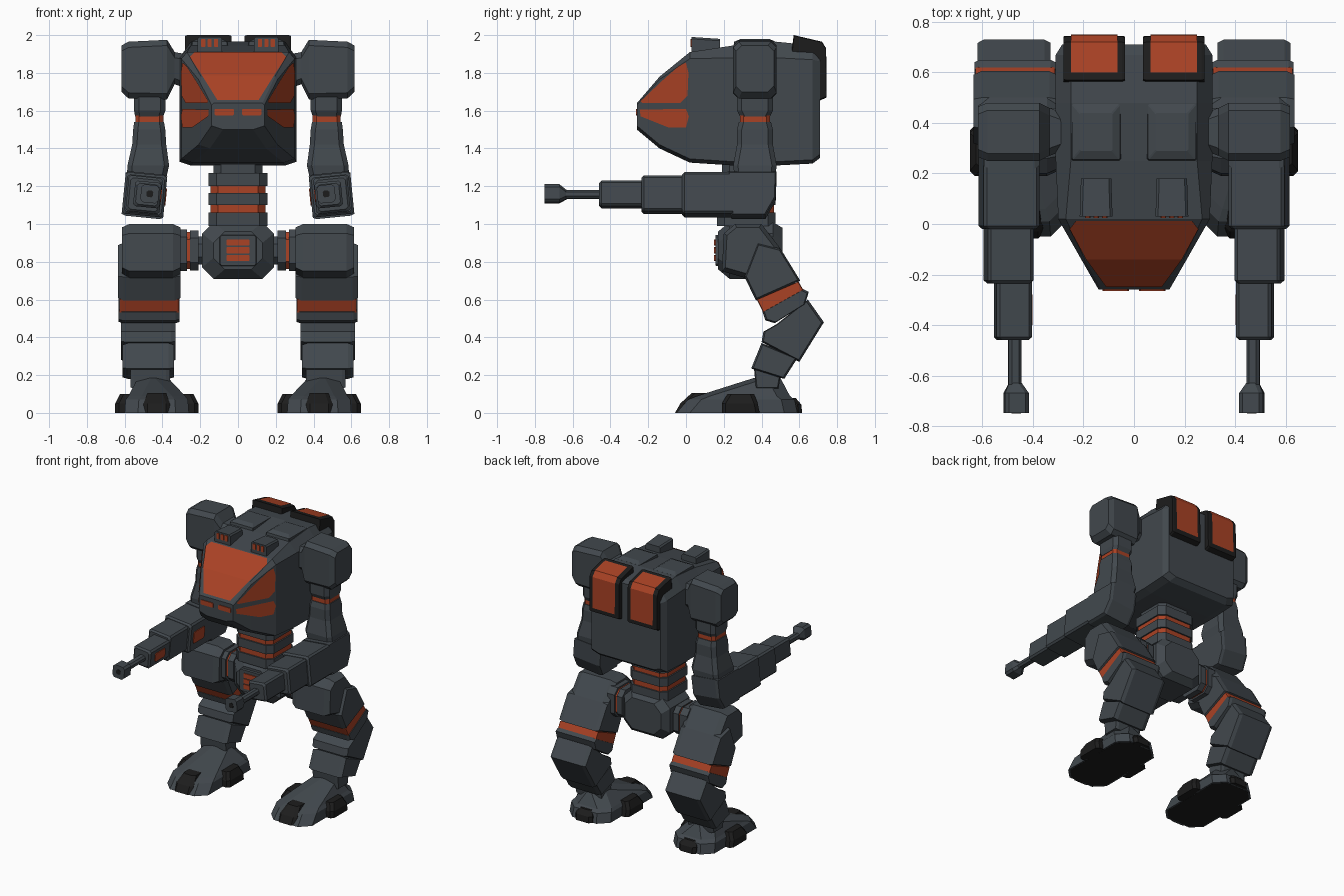
import bpy, bmesh


def material(name, rgb):
    m = bpy.data.materials.new(name)
    m.diffuse_color = (*rgb, 1)
    return m


GREY = material("slate grey", (0.054, 0.065, 0.075))
ORANGE = material("burnt orange", (0.40, 0.054, 0.018))
BLACK = material("near black", (0.012, 0.012, 0.012))


def mesh(name, verts, faces, mat, mirror=False, closed=True):
    me = bpy.data.meshes.new(name)
    me.from_pydata(verts, [], faces)
    if closed:
        bm = bmesh.new()
        bm.from_mesh(me)
        bmesh.ops.recalc_face_normals(bm, faces=bm.faces)
        bm.to_mesh(me)
        bm.free()
    me.materials.append(mat)
    ob = bpy.data.objects.new(name, me)
    bpy.context.collection.objects.link(ob)
    if mirror:
        ob.modifiers.new("mirror", 'MIRROR').use_clip = False
        ob.modifiers["mirror"].use_mirror_merge = False
    return ob


def skin(name, rings, mat, mirror=False):
    """Join equal rings of points and cap both ends."""
    n = len(rings[0])
    verts = [p for r in rings for p in r]
    faces = [(k * n + i, k * n + (i + 1) % n, (k + 1) * n + (i + 1) % n, (k + 1) * n + i)
             for k in range(len(rings) - 1) for i in range(n)]
    faces += [tuple(range(n)), tuple(range(len(verts) - n, len(verts)))]
    return mesh(name, verts, faces, mat, mirror)


PLACE = {'x': lambda t, a, b: (t, a, b), 'y': lambda t, a, b: (a, t, b),
         'z': lambda t, a, b: (a, b, t)}


def loft(name, axis, stations, mat=GREY, mirror=False, c=0.02, warp=None):
    """Chamfered rectangles (t, a0, a1, b0, b1) along an axis."""
    rings = []
    for t, a0, a1, b0, b1 in stations:
        pts = [(a0 + c, b0), (a1 - c, b0), (a1, b0 + c), (a1, b1 - c),
               (a1 - c, b1), (a0 + c, b1), (a0, b1 - c), (a0, b0 + c)]
        ring = [PLACE[axis](t, a, b) for a, b in pts]
        rings.append([warp(p) for p in ring] if warp else ring)
    return skin(name, rings, mat, mirror)


def prism(name, poly, x0, x1, mat=GREY, edge=0.03, shrink=0.85, warp=None):
    """Side profile (y, z) swept across x with tapered ends, on both sides."""
    cy = sum(p[0] for p in poly) / len(poly)
    cz = sum(p[1] for p in poly) / len(poly)
    rings = []
    for x, s in ((x0, shrink), (x0 + edge, 1), (x1 - edge, 1), (x1, shrink)):
        ring = [(x, cy + (y - cy) * s, cz + (z - cz) * s) for y, z in poly]
        rings.append([warp(p) for p in ring] if warp else ring)
    return skin(name, rings, mat, True)


# ---- torso hull: y, half width, top half width, bottom, shoulder edge, top
hull = []
for y, hw, ht, zb, zc, zt in ((-.26, .14, .13, 1.50, 1.63, 1.64),
                              (-.14, .209, .195, 1.40, 1.765, 1.78),
                              (.02, .30, .27, 1.325, 1.875, 1.91),
                              (.25, .31, .25, 1.31, 1.88, 1.945),
                              (.48, .31, .25, 1.31, 1.88, 1.965),
                              (.67, .31, .25, 1.32, 1.87, 1.945),
                              (.71, .285, .24, 1.35, 1.86, 1.93)):
    half = [(hw - .06, zb), (hw, zb + .02), (hw, zc), (ht, zt)]
    hull.append([(x, y, z) for x, z in half] + [(-x, y, z) for x, z in reversed(half)])
skin("torso", hull, GREY)


# ---- windows laid on the nose facets
def top_z(y):
    return (1.91 - (.02 - y) * .8125 if y > -.14 else 1.78 - (-.14 - y) * 1.167) + .006


front = [(.23, .012), (.255, -.02), (.19, -.14), (.11, -.25)]
pane = [(s * x, y, top_z(y)) for x, y in front for s in (-1, 1)]
mesh("windshield", pane, [(0, 2, 3, 1), (2, 4, 5, 3), (4, 6, 7, 5)], ORANGE, closed=False)


def side_pane(name, pts):
    verts = [(.30 - (.02 - y) * .571 + .006, y, z) for y, z in pts]
    mesh(name, verts, [tuple(range(len(pts)))], ORANGE, True, False)


side_pane("side_window", [(-.23, 1.64), (-.03, 1.64), (.008, 1.68), (.013, 1.80), (0, 1.855),
                          (-.04, 1.835), (-.13, 1.755), (-.24, 1.65)])
side_pane("lower_side_window", [(-.24, 1.57), (-.09, 1.51), (0, 1.51), (.015, 1.57),
                                (0, 1.61), (-.245, 1.605)])
loft("nose_strip", 'y', [(-.265, .02, .125, 1.575, 1.61), (-.255, .02, .125, 1.575, 1.61)],
     ORANGE, True, .006)

# ---- roof pads, sensors and rear vents
loft("roof_pad", 'z', [(1.93, .05, .25, .25, .48), (1.965, .055, .245, .255, .475),
                       (1.98, .085, .215, .29, .44)], mirror=True, c=.005)
loft("sensor_box", 'y', [(.03, .085, .215, 1.90, 1.99), (.18, .09, .21, 1.90, 1.98)],
     mirror=True, c=.01)
for i in range(3):
    x = .105 + i * .034
    loft("sensor_slit", 'y', [(.024, x, x + .022, 1.937, 1.98), (.032, x, x + .022, 1.937, 1.98)],
         ORANGE, True, .003)
prism("vent_frame", [(.56, 1.92), (.57, 2.0), (.72, 1.965), (.742, 1.93), (.745, 1.67), (.70, 1.65)],
      .035, .28, BLACK, .012, .97)
vent = [(.065, .60, 1.998), (.25, .60, 1.998), (.25, .72, 1.97), (.065, .72, 1.97),
        (.25, .748, 1.93), (.065, .748, 1.93), (.25, .751, 1.70), (.065, .751, 1.70)]
mesh("vent_panel", vent, [(0, 1, 2, 3), (3, 2, 4, 5), (5, 4, 6, 7)], ORANGE, True, False)

# ---- waist stack
for name, z0, z1, w, mat in (("waist_neck", 1.26, 1.33, .13, GREY), ("waist_ring", 1.20, 1.27, .155, GREY),
                             ("waist_band", 1.16, 1.205, .145, ORANGE), ("waist_ring", 1.10, 1.165, .155, GREY),
                             ("waist_band", 1.055, 1.105, .145, ORANGE), ("waist_base", .99, 1.06, .155, GREY)):
    loft(name, 'z', [(z0, -w, w, .32 - w, .32 + w), (z1, -w, w, .32 - w, .32 + w)], mat, c=.04)

# ---- pelvis with front grille
loft("pelvis", 'y', [(.17, -.13, .13, .76, .96), (.23, -.19, .19, .71, 1.01),
                     (.46, -.19, .19, .71, 1.01), (.51, -.15, .15, .75, .98)], c=.06)
loft("grille_plate", 'y', [(.155, -.095, .095, .78, .94), (.18, -.10, .10, .775, .945)], c=.01)
for i in range(3):
    z = .803 + i * .041
    loft("grille_bar", 'y', [(.149, -.06, .06, z, z + .033), (.157, -.06, .06, z, z + .033)], ORANGE, c=.003)

# ---- hip joints
for name, x0, x1, r, mat in (("hip_hub", .17, .21, .075, GREY), ("hip_disc", .21, .255, .105, GREY),
                             ("hip_band", .25, .275, .098, ORANGE), ("hip_collar", .27, .33, .11, GREY)):
    loft(name, 'x', [(x, .35 - r, .35 + r, .86 - r, .86 + r) for x in (x0, x1)], mat, True, .04)

# ---- legs
prism("upper_thigh", [(.20, .95), (.26, 1.0), (.40, 1.0), (.50, .87), (.33, .71), (.19, .75)],
      .305, .615, edge=.04)
prism("lower_thigh", [(.38, .90), (.50, .87), (.605, .70), (.37, .595), (.31, .72)],
      .305, .635, edge=.03, shrink=.92)
prism("thigh_band", [(.595, .695), (.622, .65), (.41, .53), (.375, .60)], .313, .627, ORANGE, .01, .97)
prism("knee_collar", [(.62, .655), (.65, .64), (.63, .575), (.47, .475), (.42, .49), (.405, .535)],
      .31, .632, edge=.02, shrink=.92)
prism("knee", [(.645, .60), (.73, .48), (.60, .27), (.40, .375), (.41, .43), (.48, .47)],
      .33, .62, edge=.025, shrink=.93)
prism("shin", [(.40, .37), (.59, .29), (.52, .18), (.345, .235)], .338, .612, edge=.03, shrink=.9)
prism("ankle", [(.36, .235), (.50, .19), (.49, .13), (.37, .13)], .36, .57, edge=.02, shrink=.9)

# ---- feet
FX = .43
loft("foot", 'z', [(0, FX - .17, FX + .17, -.05, .59), (.07, FX - .165, FX + .165, .01, .575),
                   (.09, FX - .15, FX + .15, .06, .55), (.185, FX - .06, FX + .10, .36, .50)],
     mirror=True, c=.07)
loft("sole", 'z', [(-.0005, FX - .16, FX + .16, -.04, .58), (.004, FX - .16, FX + .16, -.04, .58)],
     BLACK, True, .07)
for s in (-1, 1):
    a, b = sorted((FX + s * .11, FX + s * .22))
    a2, b2 = sorted((FX + s * .11, FX + s * .195))
    loft("side_toe", 'z', [(0, a, b, .19, .39), (.05, a, b, .19, .38), (.10, a2, b2, .22, .36)],
         BLACK, True, .02)
loft("front_toe", 'z', [(0, FX - .07, FX + .07, -.058, .12), (.05, FX - .07, FX + .07, -.03, .12),
                        (.105, FX - .05, FX + .05, .03, .14)], BLACK, True, .02)
loft("heel_toe", 'z', [(0, FX - .07, FX + .07, .48, .615), (.045, FX - .07, FX + .07, .48, .61),
                       (.08, FX - .05, FX + .05, .48, .58)], BLACK, True, .02)

# ---- shoulders and upper arms
loft("shoulder", 'x', [(.28, .29, .44, 1.72, 1.90), (.335, .27, .46, 1.74, 1.91),
                       (.375, .25, .48, 1.66, 1.975), (.58, .25, .48, 1.665, 1.965),
                       (.617, .265, .465, 1.70, 1.945)], mirror=True, c=.03)
loft("upper_arm", 'z', [(1.68, .385, .55, .27, .46), (1.60, .385, .55, .27, .46),
                        (1.57, .395, .545, .285, .445)], mirror=True, c=.025)
loft("arm_band", 'z', [(1.575, .395, .543, .285, .445), (1.535, .395, .543, .285, .445)], ORANGE, True, .02)
loft("lower_arm", 'z', [(1.54, .392, .55, .28, .45), (1.50, .385, .555, .27, .46), (1.42, .38, .56, .27, .46),
                        (1.31, .365, .585, .25, .48), (1.22, .385, .59, .26, .47)], mirror=True, c=.025)


# ---- forearm gun, rolled slightly about its axis
def roll(p):
    dx, dz = p[0] - .495, p[2] - 1.155
    return (p[0] - .1 * dz, p[1], p[2] + .1 * dx)


prism("elbow", [(.22, 1.27), (.48, 1.27), (.475, 1.13), (.42, 1.035), (.24, 1.035)],
      .385, .605, edge=.02, shrink=.93, warp=roll)
for name, y0, y1, cx, hx, z0, z1 in (("forearm", .25, -.02, .495, .11, 1.045, 1.265),
                                     ("gun_body", -.01, -.235, .497, .09, 1.06, 1.25),
                                     ("gun_shroud", -.22, -.46, .480, .07, 1.09, 1.225),
                                     ("barrel", -.45, -.67, .472, .026, 1.135, 1.18)):
    k = .012 if hx > .05 else 0
    loft(name, 'y', [(y0, cx - hx, cx + hx, z0, z1), (y1 + k, cx - hx, cx + hx, z0, z1),
                     (y1, cx - hx + k, cx + hx - k, z0 + k, z1 - k)][:3 if k else 2],
         mirror=True, c=.012, warp=roll)
loft("muzzle", 'y', [(-.63, .445, .495, 1.135, 1.18), (-.67, .42, .515, 1.115, 1.21),
                     (-.748, .42, .515, 1.115, 1.21)], mirror=True, c=.015, warp=roll)
loft("muzzle_bore", 'y', [(-.75, .45, .485, 1.145, 1.18), (-.745, .45, .485, 1.145, 1.18)],
     BLACK, True, .008, roll)
for y0, y1, x, z0, z1 in ((.02, .15, .385, 1.11, 1.20), (-.40, -.28, .41, 1.125, 1.19)):
    loft("forearm_panel", 'x', [(x - .005, y0, y1, z0, z1), (x + .004, y0, y1, z0, z1)],
         ORANGE, True, .01, roll)
